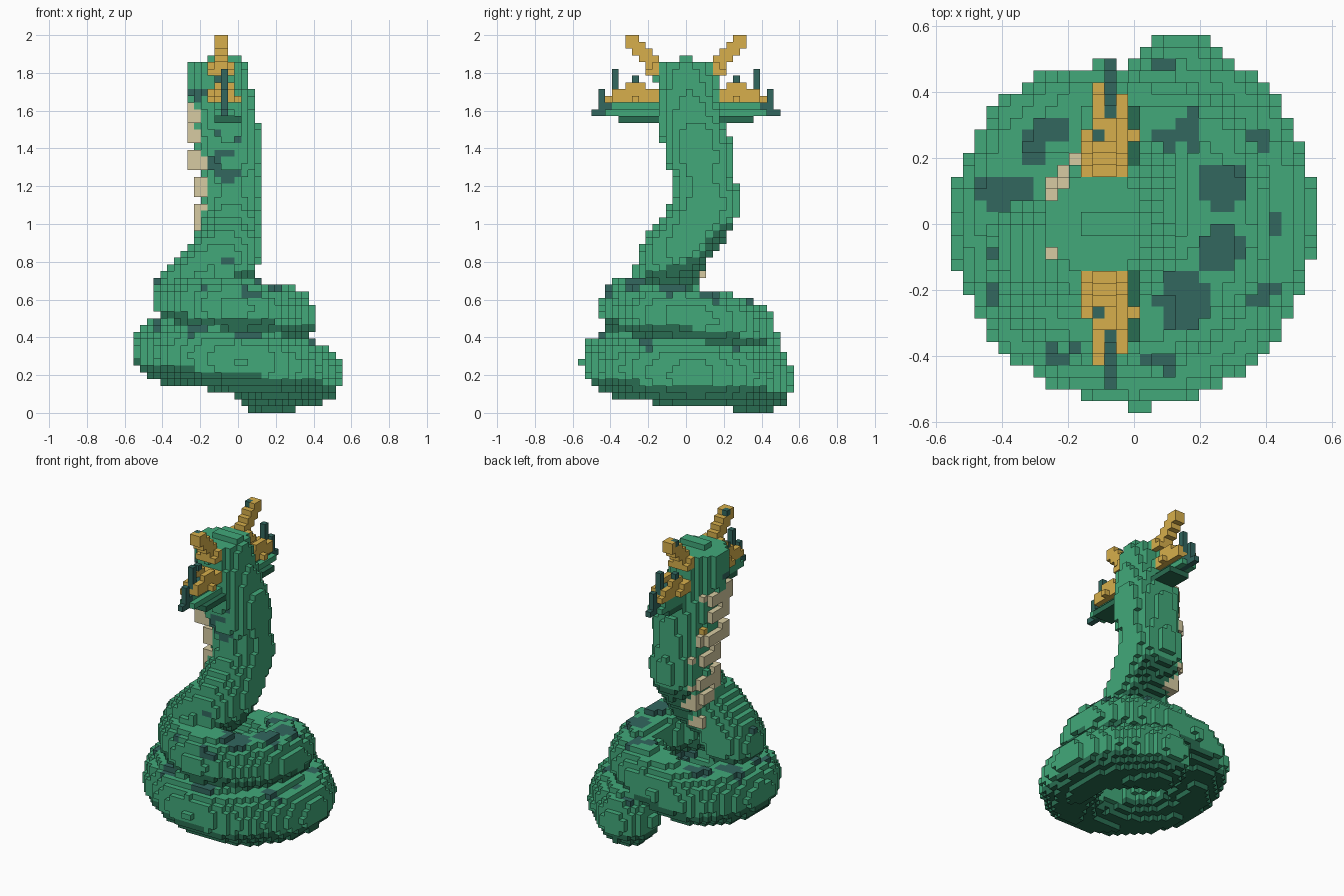
import bpy
from math import floor
from mathutils import Vector

cube = bpy.data.objects.get("Cube")
if cube:
    bpy.data.objects.remove(cube)

H = 2 / 56  # cell size


def material(name, color):
    m = bpy.data.materials.new(name)
    m.use_nodes = True
    m.diffuse_color = (*color, 1)
    m.node_tree.nodes["Principled BSDF"].inputs["Base Color"].default_value = (*color, 1)
    return m


MATS = [
    material("scale green", (0.054, 0.395, 0.195)),
    material("shade green", (0.022, 0.152, 0.082)),
    material("dark teal", (0.032, 0.136, 0.114)),
    material("gold", (0.68, 0.43, 0.072)),
    material("cream", (0.68, 0.6, 0.36)),
]
GREEN, SHADE, TEAL, GOLD, CREAM = range(len(MATS))


def centre(c):
    return Vector((c[0] * H, (c[1] + 0.5) * H, (c[2] + 0.5) * H))


def cell_range(lo, hi, shift):
    """Indices of the cells whose centres lie between lo and hi."""
    return range(-floor(-(lo / H - shift)), floor(hi / H - shift) + 1)


def cells_in(lo, hi):
    for i in cell_range(lo[0], hi[0], 0):
        for j in cell_range(lo[1], hi[1], 0.5):
            for k in cell_range(max(lo[2], 0), hi[2], 0.5):
                yield i, j, k


def box(cells, x, y, z, mat):
    for c in cells_in((x[0], y[0], z[0]), (x[1], y[1], z[1])):
        cells[c] = mat


def spline(points, steps):
    """Smooth curve through points of position and radius."""
    p = [Vector(q) for q in points]
    p = [2 * p[0] - p[1]] + p + [2 * p[-1] - p[-2]]
    for a, b, c, d in zip(p, p[1:], p[2:], p[3:]):
        for s in range(steps):
            t = s / steps
            yield 0.5 * (2 * b + (c - a) * t + (2 * a - 5 * b + 4 * c - d) * t * t
                         + (3 * b - a - 3 * c + d) * t ** 3)
    yield p[-2]


# Body path: blunt tail, wide coil, narrow coil, raised neck, head
PATH = [
    (0.14, 0.39, 0.183, 0.183), (0.32, 0.23, 0.197, 0.175), (0.38, 0, 0.21, 0.17),
    (0.27, -0.27, 0.235, 0.17), (0.03, -0.39, 0.27, 0.165), (-0.27, -0.27, 0.31, 0.17),
    (-0.385, 0, 0.335, 0.17), (-0.27, 0.27, 0.36, 0.165), (-0.02, 0.32, 0.42, 0.16),
    (0.2, 0.22, 0.47, 0.155), (0.26, 0, 0.51, 0.15), (0.19, -0.19, 0.53, 0.155),
    (0, -0.3, 0.555, 0.16), (-0.2, -0.21, 0.58, 0.165), (-0.28, -0.09, 0.61, 0.17),
    (-0.2, -0.1, 0.72, 0.17), (-0.075, -0.07, 0.83, 0.18), (-0.04, 0.03, 0.97, 0.17),
    (-0.04, 0.105, 1.1, 0.175), (-0.04, 0.09, 1.24, 0.16), (-0.045, 0.06, 1.4, 0.18),
    (-0.08, 0.02, 1.6, 0.17), (-0.11, 0, 1.78, 0.162),
]
nearest = {}
for q in spline(PATH, 12):
    p, r = q.xyz, q.w
    reach = Vector((r, r, r))
    for c in cells_in(p - reach, p + reach):
        off = centre(c) - p
        d = off.length / r
        if d < 1 and d < nearest.get(c, (2,))[0] and c[2] < 52:
            nearest[c] = (d, off.z / r)

# Blotches on the coil tops: x, y, half width, half depth
COIL_SPOTS = [
    (-0.4, 0.1, 0.09, 0.06), (-0.31, 0.23, 0.04, 0.05), (-0.24, 0.29, 0.06, 0.04),
    (0.27, 0.12, 0.07, 0.07), (0.15, -0.23, 0.08, 0.09), (0.26, -0.08, 0.07, 0.07),
    (0.17, 0.29, 0.035, 0.07), (0.09, 0.26, 0.04, 0.04), (-0.22, -0.39, 0.06, 0.04),
    (-0.43, -0.16, 0.03, 0.09), (0.1, 0.48, 0.04, 0.03), (0.04, -0.44, 0.07, 0.035),
    (0.37, 0.25, 0.04, 0.04), (0.42, 0, 0.03, 0.03), (0.38, -0.2, 0.05, 0.04),
    (0.1, -0.43, 0.04, 0.03),
]
# Blotches on the side of the neck: x, z, half width, half height
NECK_SPOTS = [(-0.06, 1.26, 0.08, 0.03), (-0.13, 1.32, 0.03, 0.03), (-0.07, 1.38, 0.05, 0.02),
              (0, 1.45, 0.03, 0.03), (-0.1, 1.49, 0.03, 0.02), (-0.05, 0.8, 0.04, 0.02),
              (-0.22, 1.69, 0.05, 0.03)]


def spotted(u, v, spots):
    return any(((u - a) / w) ** 2 + ((v - b) / h) ** 2 < 1 for a, b, w, h in spots)


body = {}
for c, (d, up) in nearest.items():
    p = centre(c)
    on_coil = p.z < 0.72
    if up < -0.37:
        body[c] = SHADE
    elif on_coil and up > 0.35 and spotted(p.x, p.y, COIL_SPOTS):
        body[c] = TEAL
    elif not on_coil and p.y < 0 and spotted(p.x, p.z, NECK_SPOTS):
        body[c] = TEAL
    else:
        body[c] = GREEN

# Crown of the head
box(body, (-0.16, 0.01), (-0.04, 0.04), (1.855, 1.895), GREEN)

# Belly ribs across the neck, with gold behind the upper edge: outer x, middle y, z
ribs = {}
for x, y, z in [(-0.27, 0, 1.55), (-0.27, 0.03, 1.42), (-0.27, 0.05, 1.29),
                (-0.235, 0.07, 1.13), (-0.235, 0.09, 1.0), (-0.235, 0.06, 0.88)]:
    box(ribs, (x, x + 0.11), (y - 0.11, y + 0.09), (z, z + 0.073), CREAM)
    box(ribs, (x + 0.036, x + 0.15), (y + 0.09, y + 0.13), (z, z + 0.073), CREAM)
    box(ribs, (x, x + 0.11), (y - 0.11, y - 0.04), (z + 0.073, z + 0.109), CREAM)
    box(ribs, (x + 0.036, x + 0.11), (y - 0.04, y + 0.09), (z + 0.073, z + 0.109), GOLD)
box(ribs, (-0.2, -0.05), (0.04, 0.18), (0.86, 0.93), CREAM)
box(ribs, (-0.2, -0.1), (0.03, 0.1), (0.72, 0.79), CREAM)


def side_frill():
    """Fin, cheek spikes and horn on the positive y side."""
    f = {}
    full, mid, pair = (-0.16, -0.02), (-0.09, -0.05), (-0.125, -0.054)
    inner, outer = (-0.125, -0.09), (-0.054, -0.018)
    # Green fin
    box(f, (-0.13, 0.02), (0.12, 0.36), (1.535, 1.575), SHADE)
    box(f, (-0.13, -0.02), (0.12, 0.43), (1.575, 1.61), GREEN)
    box(f, mid, (0.36, 0.5), (1.575, 1.61), TEAL)
    box(f, pair, (0.14, 0.39), (1.61, 1.645), GREEN)
    box(f, mid, (0.39, 0.465), (1.61, 1.645), TEAL)
    # Gold cheek plate with prongs and dark spikes
    box(f, full, (0.14, 0.25), (1.64, 1.715), GOLD)
    box(f, (-0.16, 0.02), (0.25, 0.285), (1.64, 1.68), GOLD)
    for x in (inner, outer):
        box(f, x, (0.25, 0.395), (1.64, 1.715), GOLD)
        box(f, x, (0.21, 0.325), (1.71, 1.755), GOLD)
    box(f, inner, (0.395, 0.43), (1.64, 1.68), GOLD)
    box(f, mid, (0.25, 0.395), (1.64, 1.68), GOLD)
    box(f, mid, (0.285, 0.395), (1.675, 1.715), TEAL)
    box(f, mid, (0.42, 0.465), (1.64, 1.715), TEAL)
    box(f, mid, (0.355, 0.395), (1.71, 1.82), TEAL)
    box(f, inner, (0.25, 0.285), (1.75, 1.79), TEAL)
    # Stepped horn with a dark tip
    box(f, full, (0.14, 0.215), (1.785, 1.82), GOLD)
    box(f, full, (0.14, 0.18), (1.82, 1.86), GOLD)
    for s in range(4):
        y, z = 0.14 + s * H, 1.82 + s * H
        box(f, pair, (y, y + 1.6 * H), (z, z + 2 * H), GOLD)
    box(f, pair, (0.105, 0.145), (1.785, 1.86), GOLD)
    box(f, inner, (0.25, 0.29), (1.965, 2), TEAL)
    return f


left = side_frill()
right = {(i, -1 - j, k): m for (i, j, k), m in left.items()}
PARTS = {"body": body, "belly_ribs": ribs, "frill_back": left, "frill_front": right}
for name in ("belly_ribs", "frill_back", "frill_front"):
    PARTS[name] = {c: m for c, m in PARTS[name].items() if c not in body}
solid = set().union(*PARTS.values())


def build(name, cells):
    """Make a mesh of the exposed cell faces."""
    verts, faces, mats = {}, [], []
    for c, mat in cells.items():
        for axis in range(3):
            for side in (0, 1):
                n = list(c)
                n[axis] += 2 * side - 1
                if tuple(n) in solid:
                    continue
                quad = []
                for a, b in ((0, 0), (1, 0), (1, 1), (0, 1)):
                    v = list(c)
                    v[axis] += side
                    v[(axis + 1) % 3] += a
                    v[(axis + 2) % 3] += b
                    quad.append(verts.setdefault(tuple(v), len(verts)))
                faces.append(quad if side else quad[::-1])
                mats.append(mat)
    mesh = bpy.data.meshes.new(name)
    mesh.from_pydata([((x - 0.5) * H, y * H, z * H) for x, y, z in verts], [], faces)
    for m in MATS:
        mesh.materials.append(m)
    mesh.polygons.foreach_set("material_index", mats)
    mesh.update()
    bpy.context.collection.objects.link(bpy.data.objects.new(name, mesh))


for name, cells in PARTS.items():
    build(name, cells)
